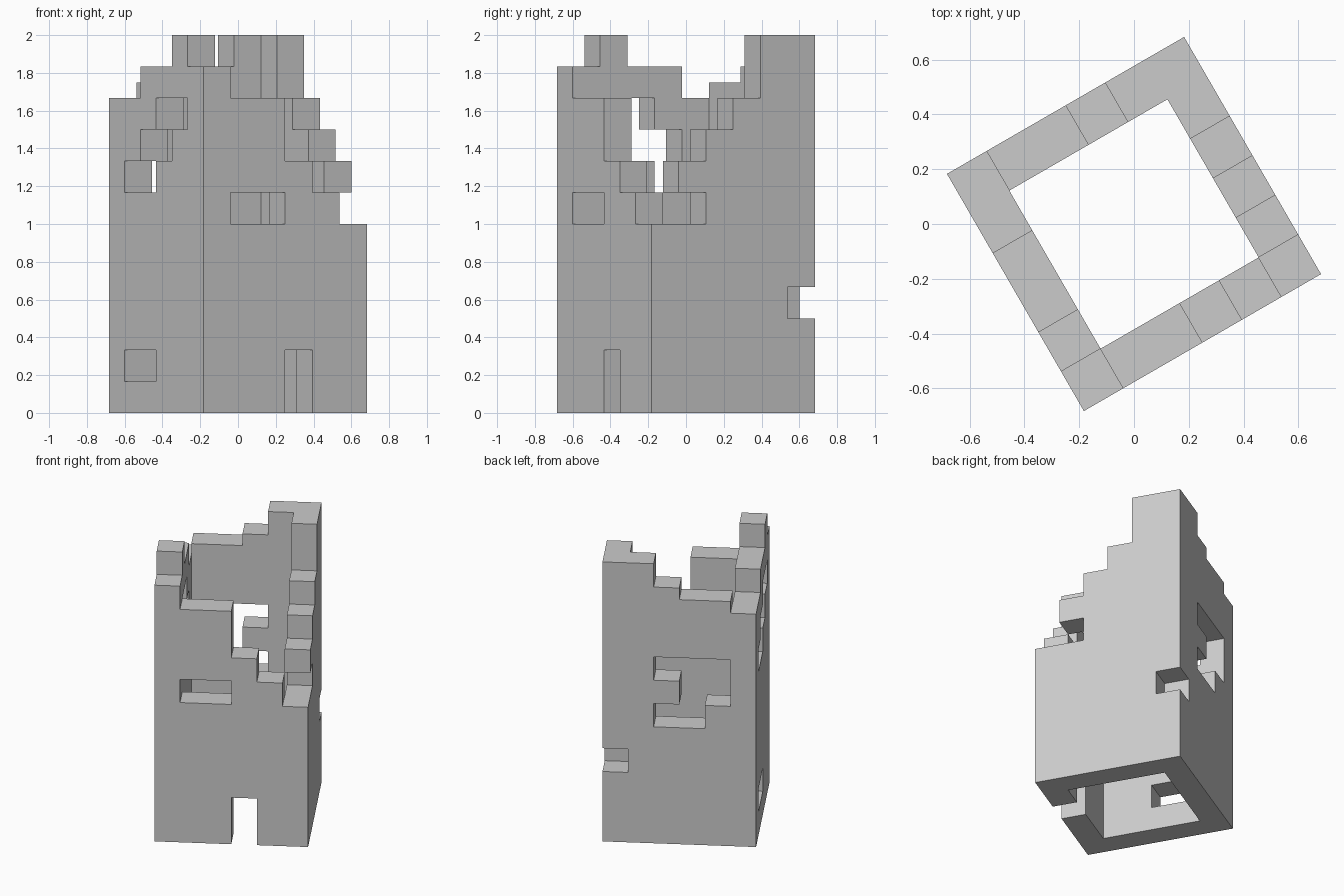
import bpy, bmesh, math

if "Cube" in bpy.data.objects:
    bpy.data.objects.remove(bpy.data.objects["Cube"])

N = 6                      # blocks along each wall
B = 1.0 / N                # block size
LEVELS = list(range(11)) + [10.5, 11, 12]   # course heights in blocks (one half course)

# Each wall: position of block c on the plan, height per block, and holes {course: blocks}
WALLS = [
    (lambda c: (c, 0), [11, 10, 10, 8, 7, 6],        # front: doorway and slot window
     {0: [3], 1: [3], 6: [1, 2]}),
    (lambda c: (N - 1, c), [6, 8, 9, 10, 12, 12],    # right: stepped break, missing corner stone
     {6: [1], 3: [5]}),
    (lambda c: (c, N - 1), [10, 10.5, 10.5, 11, 12, 12],  # back: ragged breach
     {3: [5], 5: [2, 3], 6: [1, 2], 7: [1, 2, 3]}),
    (lambda c: (0, c), [11, 12, 11, 11, 10, 10],     # left: diagonal crack and low gap
     {1: [3, 4], 7: [3, 4], 8: [2, 3], 9: [1, 2]}),
]

# Collect the solid blocks of the ring of walls
solid, gaps = set(), set()
for place, heights, holes in WALLS:
    for c, h in enumerate(heights):
        for k in range(len(LEVELS) - 1):
            if LEVELS[k + 1] <= h:
                solid.add((*place(c), k))
    for k, blocks in holes.items():
        gaps.update((*place(c), k) for c in blocks)
solid -= gaps

# Skin the blocks: one quad wherever a block meets empty space
bm = bmesh.new()
verts = {}


def corner(i, j, k):
    if (i, j, k) not in verts:
        verts[i, j, k] = bm.verts.new((i * B - 0.5, j * B - 0.5, LEVELS[k] * B))
    return verts[i, j, k]


for cell in sorted(solid):
    for axis in range(3):
        for side in (0, 1):
            near = list(cell)
            near[axis] += 2 * side - 1
            if tuple(near) in solid:
                continue
            quad = []
            for a, b in ((0, 0), (1, 0), (1, 1), (0, 1)):
                p = list(cell)
                p[axis] += side
                p[(axis + 1) % 3] += a
                p[(axis + 2) % 3] += b
                quad.append(corner(*p))
            bm.faces.new(quad if side else quad[::-1])

mesh = bpy.data.meshes.new("ruined_tower")
bm.to_mesh(mesh)
bm.free()

tower = bpy.data.objects.new("ruined_tower", mesh)
tower.rotation_euler.z = math.radians(30)
bpy.context.collection.objects.link(tower)
